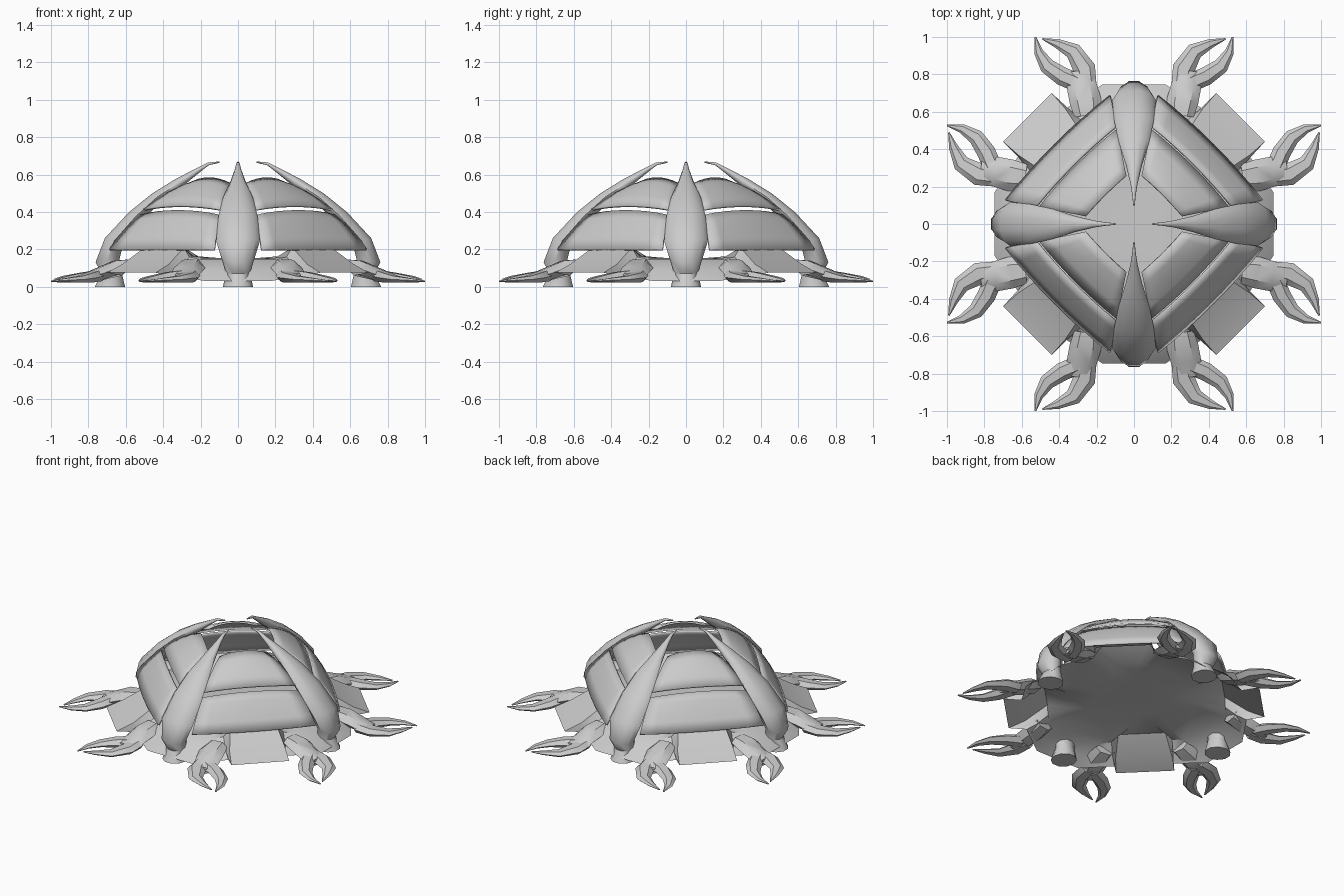
import bpy, bmesh, math
from mathutils import Vector, Matrix

cube = bpy.data.objects.get("Cube")
if cube:
    bpy.data.objects.remove(cube, do_unlink=True)

grey = bpy.data.materials.new("plain_grey")
grey.use_nodes = True
grey.diffuse_color = (0.6, 0.6, 0.6, 1)
grey.node_tree.nodes["Principled BSDF"].inputs["Base Color"].default_value = (0.6, 0.6, 0.6, 1)

SWAP = Matrix(((0, 1, 0, 0), (1, 0, 0, 0), (0, 0, 1, 0), (0, 0, 0, 1)))


def finish(name, bm, angle=40, thickness=0):
    """Turn a bmesh into a shaded object."""
    bmesh.ops.recalc_face_normals(bm, faces=bm.faces)
    mesh = bpy.data.meshes.new(name)
    bm.to_mesh(mesh)
    bm.free()
    mesh.materials.append(grey)
    ob = bpy.data.objects.new(name, mesh)
    bpy.context.collection.objects.link(ob)
    if thickness:
        mod = ob.modifiers.new("thickness", 'SOLIDIFY')
        mod.thickness = thickness
        mod.offset = -1
    bpy.ops.object.select_all(action='DESELECT')
    ob.select_set(True)
    bpy.context.view_layer.objects.active = ob
    bpy.ops.object.shade_smooth_by_angle(angle=math.radians(angle))


def skin(bm, rows, closed):
    """Bridge successive rows of points with quads."""
    rows = [[bm.verts.new(p) for p in row] for row in rows]
    for a, b in zip(rows, rows[1:]):
        n = len(a)
        for i in range(n if closed else n - 1):
            j = (i + 1) % n
            bm.faces.new((a[i], a[j], b[j], b[i]))
    return rows


def loft(bm, stations, sides):
    """Closed tube through (centre, side vector, up vector) stations."""
    rows = []
    for c, s, u in stations:
        rows.append([c + s * math.cos(k * math.tau / sides) + u * math.sin(k * math.tau / sides)
                     for k in range(sides)])
    rings = skin(bm, rows, True)
    bm.faces.new(rings[0])
    bm.faces.new(rings[-1])


def limb(bm, pts, sides=6):
    """Flat tapering limb along points given as x, y, z, half width, half height."""
    cs = [Vector(p[:3]) for p in pts]
    stations = []
    for i, p in enumerate(pts):
        t = cs[min(i + 1, len(cs) - 1)] - cs[max(i - 1, 0)]
        side = Vector((t.y, -t.x, 0)).normalized()
        stations.append((cs[i], side * p[3], Vector((0, 0, p[4]))))
    loft(bm, stations, sides)


# Curved horn: outer radius, outer z, inner radius, inner z, half width
HORN = [(.77, .0, .60, .0, .08), (.73, .07, .62, .08, .065), (.765, .13, .63, .15, .085),
        (.715, .26, .61, .23, .117), (.585, .4, .51, .35, .105), (.46, .5, .41, .455, .08),
        (.33, .58, .29, .54, .042), (.22, .635, .2, .615, .018), (.16, .665, .155, .65, .01),
        (.1, .67, .1, .662, .004)]


def horn():
    bm = bmesh.new()
    st = []
    for ro, zo, ri, zi, w in HORN:
        o, i = Vector((ro, 0, zo)), Vector((ri, 0, zi))
        st.append(((o + i) / 2, Vector((0, w, 0)), (o - i) / 2))
    loft(bm, st, 10)
    return bm


def panel(name, rot, s0, s1, z0, z1, sag0, sag1, bulge):
    """Shell panel between two diagonal lines x + y = s, sagging to its ends."""
    rows = []
    for i in range(5):
        f = i / 4
        s = s0 + (s1 - s0) * f
        edge = .17 * s - .01
        row = []
        for k in range(9):
            t = k / 4 - 1
            x = s / 2 + t * (s / 2 - edge)
            g = 1 + .04 * (1 - t * t)
            z = z0 + (z1 - z0) * f + bulge * f * (1 - f) - (sag0 + (sag1 - sag0) * f) * t * t
            row.append(rot @ Vector((x * g, (s - x) * g, z)))
        rows.append(row)
    bm = bmesh.new()
    skin(bm, rows, False)
    finish(name, bm, 40, .012)


# Pincer: palm and two fingers
PALM = [(.25, .58, .12, .07, .03), (.26, .66, .10, .085, .045), (.28, .74, .07, .08, .04),
        (.29, .82, .05, .07, .025)]
OUTER_FINGER = [(.25, .74, .06, .05, .035), (.265, .83, .05, .06, .03), (.325, .925, .04, .045, .02),
                (.41, .965, .035, .025, .012), (.49, .99, .03, .004, .004)]
INNER_FINGER = [(.29, .75, .06, .05, .035), (.385, .79, .05, .05, .03), (.465, .845, .04, .042, .02),
                (.51, .92, .035, .025, .012), (.527, 1.0, .03, .004, .004)]


def pincer():
    bm = bmesh.new()
    for pts in (PALM, OUTER_FINGER, INNER_FINGER):
        limb(bm, pts)
    return bm


# Base shell: half of one quarter of each ring, mirrored across the diagonal
RINGS = [
    [(.17, .745, .03), (.36, .62, .06), (.44, .70, .075)],
    [(.18, .68, .09), (.31, .58, .10), (.37, .62, .12)],
    [(.20, .58, .145), (.26, .53, .16), (.29, .50, .21)],
    [(.14, .38, .15), (.20, .36, .155), (.24, .34, .165)],
    [(.06, .25, .155), (.12, .23, .155), (.16, .20, .155)],
]
rows = []
for half in RINGS:
    quarter = [Vector(p) for p in half]
    quarter += [SWAP @ p for p in reversed(quarter)]
    rows.append([Matrix.Rotation(-q * math.pi / 2, 4, 'Z') @ p for q in range(4) for p in quarter])
bm = bmesh.new()
bm.faces.new(skin(bm, rows, True)[-1])
finish("base_shell", bm, 35)

# Repeat the parts around the four quarters
for q, where in enumerate(("left", "back", "right", "front")):
    rot = Matrix.Rotation(q * math.pi / 2, 4, 'Z')
    bm = horn()
    bm.transform(rot)
    finish(where + "_horn", bm, 50)
    panel(where + "_lower_panel", rot, .82, .62, .2, .41, 0, .025, .06)
    panel(where + "_upper_panel", rot, .60, .30, .435, .585, .02, .03, .07)
    for label, m in (("_pincer_a", rot), ("_pincer_b", rot @ SWAP)):
        bm = pincer()
        bm.transform(m)
        finish(where + label, bm, 35)
